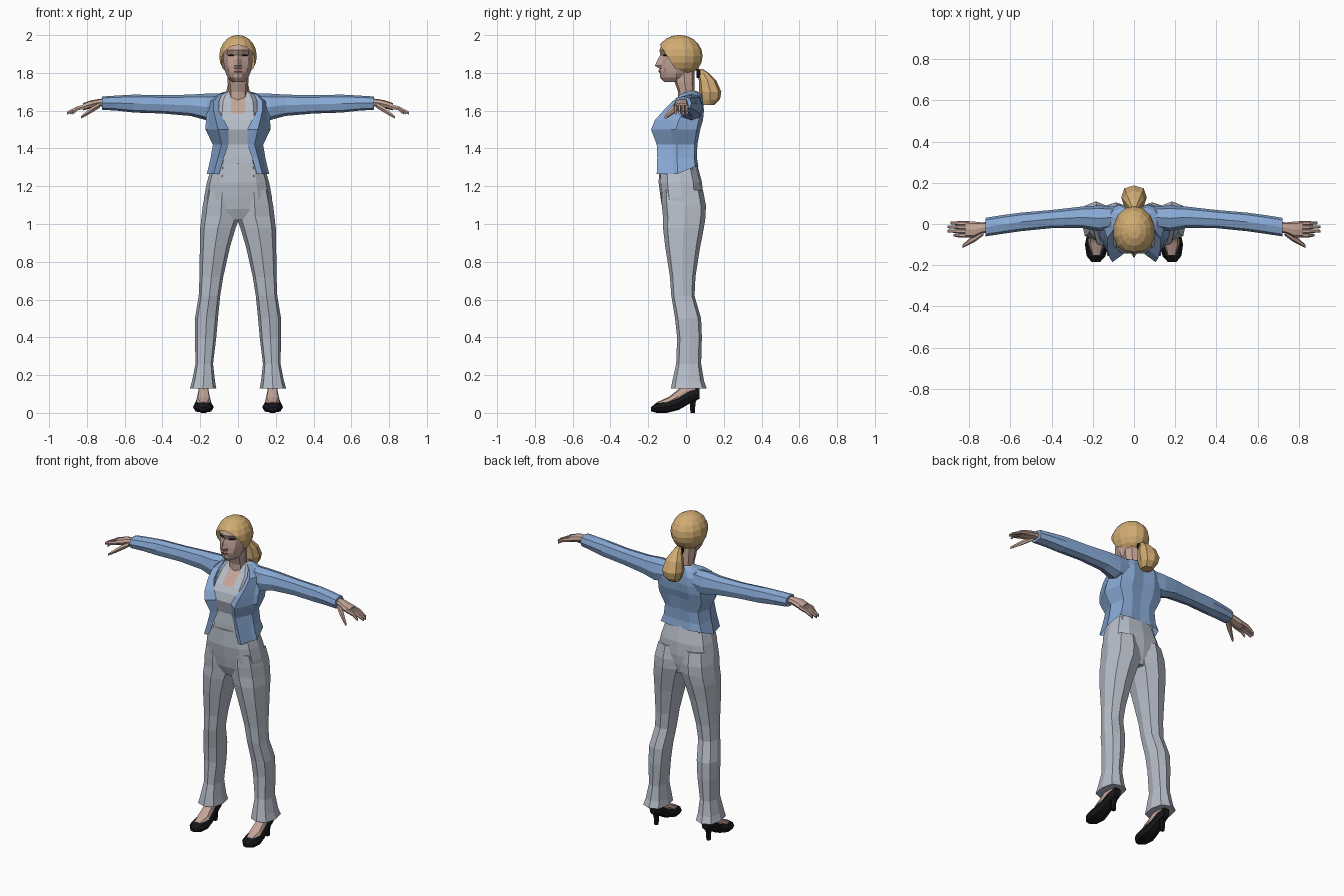
import bpy, bmesh, math
from mathutils import Vector, Matrix


def material(name, rgb):
    m = bpy.data.materials.new(name)
    m.diffuse_color = (*rgb, 1)
    return m


SKIN = material("skin", (0.56, 0.38, 0.32))
HAIR = material("blonde_hair", (0.64, 0.41, 0.17))
BLUE = material("blue_cloth", (0.25, 0.40, 0.67))
GRAY = material("gray_cloth", (0.47, 0.51, 0.58))
BLACK = material("black", (0.008, 0.008, 0.01))
LIPS = material("lips", (0.36, 0.19, 0.16))


def finish(name, bm, mats, mirror=False, rule=None):
    bmesh.ops.recalc_face_normals(bm, faces=bm.faces)
    if rule:
        for f in bm.faces:
            f.material_index = rule(f.calc_center_median())
    me = bpy.data.meshes.new(name)
    bm.to_mesh(me)
    bm.free()
    for m in mats:
        me.materials.append(m)
    ob = bpy.data.objects.new(name, me)
    bpy.context.collection.objects.link(ob)
    if mirror:
        mod = ob.modifiers.new("mirror", 'MIRROR')
        mod.merge_threshold = 0.0005
    return ob


def skin_rows(bm, rows, closed):
    rings = [[bm.verts.new(p) for p in r] for r in rows]
    n = len(rings[0])
    for a, b in zip(rings, rings[1:]):
        for i in range(n if closed else n - 1):
            j = (i + 1) % n
            bm.faces.new((a[i], a[j], b[j], b[i]))
    if closed:
        bm.faces.new(rings[0])
        bm.faces.new(rings[-1])


def loft(name, mat, axis, rows, n=8, e=0.8, mirror=False):
    """Rounded rings along an axis; each row is position, then two min/max pairs."""
    out = []
    for t, a0, a1, b0, b1 in rows:
        ring = []
        for i in range(n):
            c, s = math.cos(math.tau * i / n), math.sin(math.tau * i / n)
            a = (a0 + a1) / 2 + (a1 - a0) / 2 * math.copysign(abs(c) ** e, c)
            b = (b0 + b1) / 2 + (b1 - b0) / 2 * math.copysign(abs(s) ** e, s)
            ring.append({'x': (t, a, b), 'y': (a, t, b), 'z': (a, b, t)}[axis])
        out.append(ring)
    bm = bmesh.new()
    skin_rows(bm, out, True)
    return finish(name, bm, [mat], mirror)


def garment_row(z, w, g, yg, yf, yb):
    """Half a torso section from the front edge round to the spine."""
    return [(g, yg, z), (g + (w - g) * .45, yf, z), (w * .92, yf * .6 + yb * .4, z),
            (w, (yf + yb) / 2, z), (w * .87, yb * .75, z), (w * .45, yb, z), (0, yb * .92, z)]


# Jacket body, open at the front, hem higher at the back
rows = [garment_row(*r) for r in [
    (1.265, .165, .10, -.145, -.155, .065), (1.35, .145, .075, -.14, -.152, .058),
    (1.42, .133, .05, -.13, -.155, .06), (1.50, .172, .05, -.145, -.185, .075),
    (1.55, .17, .075, -.13, -.165, .09), (1.60, .165, .10, -.10, -.12, .095),
    (1.65, .165, .10, -.05, -.07, .09), (1.685, .12, .085, -.02, -.03, .08),
    (1.70, .07, .06, 0, 0, .068)]]
rows[0] = [(x, y, 1.305 if y > 0 else z) for x, y, z in rows[0]]
bm = bmesh.new()
skin_rows(bm, rows, False)
finish("jacket_body", bm, [BLUE], True)

# Shirt with a bare neckline
rows = []
for z, w, yf, yb in [(1.24, .14, -.135, .05), (1.35, .125, -.13, .045), (1.42, .115, -.122, .045),
                     (1.50, .14, -.142, .06), (1.55, .14, -.128, .07), (1.585, .14, -.105, .08),
                     (1.65, .13, -.045, .075), (1.685, .10, -.02, .068), (1.705, .06, 0, .06)]:
    rows.append([(0, yf, z)] + garment_row(z, w, .038, yf, yf, yb))
bm = bmesh.new()
skin_rows(bm, rows, False)
finish("shirt", bm, [GRAY, SKIN], True,
       lambda c: int(c.x < .03 and c.z > 1.585 and c.y < 0.02))

# Sleeves
loft("sleeve", BLUE, 'x', [
    (.10, -.02, .085, 1.56, 1.69), (.17, -.035, .09, 1.55, 1.69), (.25, -.02, .085, 1.572, 1.685),
    (.40, -.02, .068, 1.585, 1.682), (.55, -.035, .055, 1.59, 1.685),
    (.64, -.048, .043, 1.60, 1.68), (.72, -.06, .03, 1.605, 1.675)], mirror=True)

# Hands: palm, fingers and thumb
loft("palm", SKIN, 'x', [
    (.70, -.04, .01, 1.62, 1.665), (.74, -.045, .008, 1.622, 1.662),
    (.78, -.066, .012, 1.612, 1.654), (.82, -.064, .014, 1.602, 1.64)], mirror=True)
for i, (y, tip) in enumerate([(-.055, .875), (-.035, .905), (-.015, .905), (.004, .89)]):
    loft(f"finger_{i + 1}", SKIN, 'x', [
        (.80, y - .010, y + .010, 1.612, 1.637), (.85, y - .010, y + .010, 1.60, 1.625),
        (tip, y - .005, y + .007, 1.578, 1.596)], n=6, mirror=True)
loft("thumb", SKIN, 'x', [
    (.73, -.055, -.02, 1.615, 1.645), (.77, -.085, -.045, 1.59, 1.625),
    (.80, -.10, -.072, 1.573, 1.60), (.832, -.116, -.10, 1.557, 1.572)], n=6, mirror=True)

# Trousers
loft("trouser_hips", GRAY, 'z', [
    (1.02, -.17, .17, -.10, .07), (1.08, -.182, .182, -.125, .085),
    (1.14, -.18, .18, -.135, .09), (1.22, -.165, .165, -.145, .085),
    (1.32, -.135, .135, -.14, .058)], n=12, e=.75)
loft("trouser_leg", GRAY, 'z', [
    (.13, .115, .255, -.08, .11), (.17, .122, .243, -.072, .095), (.26, .132, .225, -.052, .08),
    (.40, .115, .228, -.047, .084), (.50, .106, .228, -.058, .08), (.62, .094, .208, -.078, .045),
    (.72, .078, .204, -.085, .05), (.88, .042, .202, -.11, .075), (.98, .012, .20, -.122, .095),
    (1.04, -.01, .193, -.122, .104), (1.10, -.01, .186, -.128, .105),
    (1.18, .0, .168, -.13, .09)], e=.75, mirror=True)

# Feet and heeled shoes
loft("foot", SKIN, 'y', [
    (-.15, .16, .205, .03, .058), (-.09, .142, .222, .035, .085), (-.04, .15, .215, .05, .125),
    (0, .155, .21, .06, .17), (.05, .16, .205, .09, .18)], mirror=True)
loft("shoe", BLACK, 'y', [
    (-.185, .165, .205, .008, .03), (-.155, .138, .23, 0, .055), (-.10, .128, .238, 0, .062),
    (-.04, .14, .226, .015, .085), (.02, .15, .215, .05, .125), (.072, .16, .205, .075, .138)],
    mirror=True)
loft("shoe_heel", BLACK, 'z', [
    (0, .17, .196, .022, .048), (.05, .168, .198, .018, .052), (.10, .158, .207, 0, .07)],
    n=6, mirror=True)

# Neck
loft("neck", SKIN, 'z', [
    (1.64, -.05, .05, -.04, .05), (1.70, -.05, .05, -.042, .045),
    (1.75, -.055, .055, -.06, .045), (1.82, -.055, .055, -.07, .045)])

# Head with chin, lips, nose and brow
rows = []
for z, w, yc, yf, yb in [
        (1.752, .032, -.115, -.112, -.02), (1.775, .055, -.137, -.127, 0),
        (1.797, .064, -.138, -.132, .02), (1.808, .067, -.146, -.134, .03),
        (1.822, .071, -.140, -.131, .04), (1.838, .074, -.165, -.130, .04),
        (1.87, .077, -.150, -.124, .05), (1.895, .078, -.136, -.118, .05),
        (1.92, .08, -.141, -.134, .05), (1.95, .07, -.128, -.122, .04), (1.972, .04, -.09, -.085, .02)]:
    rows.append([(0, yc, z), (min(.022, w * .4), yf, z), (w * .7, yf + .022, z),
                 (w, -.05, z), (w * .8, yb - .03, z), (0, yb, z)])
bm = bmesh.new()
skin_rows(bm, rows, False)
finish("head", bm, [SKIN, LIPS], True,
       lambda c: int(c.x < .02 and c.y < -.1 and 1.797 < c.z < 1.822))
loft("eye", BLACK, 'x', [
    (.02, -.123, -.115, 1.889, 1.893), (.034, -.116, -.105, 1.889, 1.898),
    (.052, -.104, -.095, 1.89, 1.894)], n=6, mirror=True)

# Hair cap, trimmed round the face and nape
bm = bmesh.new()
bmesh.ops.create_uvsphere(bm, u_segments=14, v_segments=10, radius=1, matrix=(
    Matrix.Translation((0, -.035, 1.889)) @ Matrix.Diagonal((.102, .123, .112, 1))))
for p, q in [((-.138, 1.948), (-.06, 1.825)), ((-.06, 1.825), (.06, 1.78))]:
    d = Vector((0, q[0] - p[0], q[1] - p[1]))
    bmesh.ops.bisect_plane(bm, geom=bm.verts[:] + bm.edges[:] + bm.faces[:],
                           plane_co=(0, *p), plane_no=(0, d.z, -d.y), clear_outer=True)
finish("hair_cap", bm, [HAIR])

# Ponytail and its tie
loft("ponytail", HAIR, 'z', [
    (1.63, -.035, .035, .085, .15), (1.66, -.052, .052, .075, .18), (1.70, -.062, .062, .07, .187),
    (1.76, -.05, .05, .068, .16), (1.80, -.028, .028, .06, .12), (1.82, -.015, .015, .05, .09)])
loft("hair_tie", BLACK, 'y', [
    (.055, -.026, .026, 1.775, 1.825), (.078, -.03, .03, 1.77, 1.818)])
